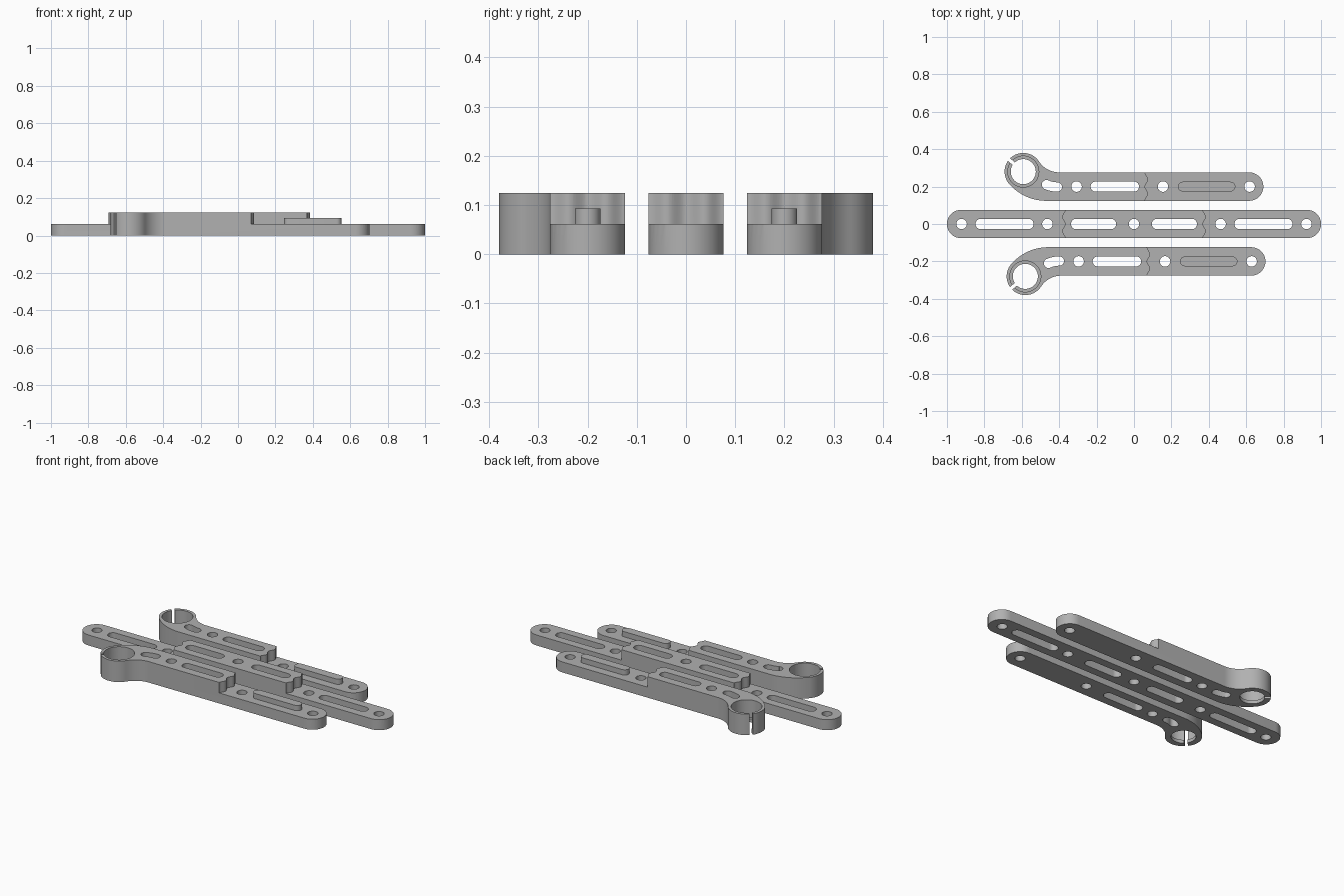
import bpy, bmesh
from math import sin, cos, pi, radians

cube = bpy.data.objects.get("Cube")
if cube:
    bpy.data.objects.remove(cube, do_unlink=True)

LOW, HIGH, BOSS = 0.062, 0.124, 0.093   # step, full and rib heights
HALF, BORE = 0.076, 0.028               # half width of a bar, radius of its holes

grey = bpy.data.materials.new("plain grey")
grey.use_nodes = True
colour = (0.44, 0.44, 0.44, 1)
grey.diffuse_color = colour
grey.node_tree.nodes["Principled BSDF"].inputs["Base Color"].default_value = colour


def arc(cx, cy, r, a0, a1, n=16):
    angles = [radians(a0 + (a1 - a0) * i / n) for i in range(n + 1)]
    return [(cx + r * cos(a), cy + r * sin(a)) for a in angles]


def circle(cx, cy, r, n=40):
    return arc(cx, cy, r, 0, 360, n)[:-1]


def slot(x0, x1, y, r):
    return arc(x0 + r, y, r, 90, 270) + arc(x1 - r, y, r, -90, 90)


def wave(x, y, side):
    """Wavy step edge at x, closed off far beyond the bar end."""
    edge = []
    for i in range(33):
        t = i / 32
        edge.append((x - side * 0.008 * cos(4 * pi * t), y + HALF * (2 * t - 1)))
    far = x + side * 2
    return [(far, y - 0.3), (x - side * 0.008, y - 0.3)] + edge + \
        [(x - side * 0.008, y + 0.3), (far, y + 0.3)]


def plate(name, loops, z0, z1):
    """Solid plate from an outline and any holes inside it."""
    curve = bpy.data.curves.new(name, 'CURVE')
    curve.dimensions = '2D'
    curve.fill_mode = 'BOTH'
    curve.extrude = (z1 - z0) / 2
    for loop in loops:
        spline = curve.splines.new('POLY')
        spline.points.add(len(loop) - 1)
        for point, (x, y) in zip(spline.points, loop):
            point.co = (x, y, 0, 1)
        spline.use_cyclic_u = True
    temp = bpy.data.objects.new(name + " curve", curve)
    bpy.context.collection.objects.link(temp)
    deps = bpy.context.evaluated_depsgraph_get()
    mesh = bpy.data.meshes.new_from_object(temp.evaluated_get(deps))
    bpy.data.objects.remove(temp, do_unlink=True)
    bm = bmesh.new()
    bm.from_mesh(mesh)
    bmesh.ops.remove_doubles(bm, verts=bm.verts, dist=1e-5)
    bmesh.ops.translate(bm, verts=bm.verts, vec=(0, 0, (z0 + z1) / 2))
    bmesh.ops.recalc_face_normals(bm, faces=bm.faces)
    bm.to_mesh(mesh)
    bm.free()
    mesh.materials.clear()
    mesh.materials.append(grey)
    obj = bpy.data.objects.new(name, mesh)
    bpy.context.collection.objects.link(obj)
    return obj


def cut(obj, cutters):
    for cutter in cutters:
        cutter.hide_render = True
        mod = obj.modifiers.new("cut", 'BOOLEAN')
        mod.operation = 'DIFFERENCE'
        mod.solver = 'EXACT'
        mod.object = cutter
    deps = bpy.context.evaluated_depsgraph_get()
    mesh = bpy.data.meshes.new_from_object(obj.evaluated_get(deps))
    obj.modifiers.clear()
    obj.data = mesh
    for cutter in cutters:
        bpy.data.objects.remove(cutter, do_unlink=True)


def finish(obj):
    bpy.ops.object.select_all(action='DESELECT')
    obj.select_set(True)
    bpy.context.view_layer.objects.active = obj
    bpy.ops.object.shade_smooth_by_angle(angle=radians(30))


# Middle bar with a raised centre
holes = [circle(x, 0, BORE) for x in (-0.922, -0.463, 0, 0.463, 0.922)]
for side in (-1, 1):
    for a, b in ((0.095, 0.337), (0.537, 0.847)):
        holes.append(slot(min(side * a, side * b), max(side * a, side * b), 0, BORE))
bar = plate("middle_bar", [slot(-1, 1, 0, HALF)] + holes, 0, HIGH)
cut(bar, [plate("step cutter", [wave(s * 0.376, 0, s)], LOW, 0.3) for s in (-1, 1)])
finish(bar)


# Two mirrored arms, each with a split clamp ring at one end
def arm(name, side, shift):
    def place(loop):
        return [(x + shift, side * y) for x, y in loop]

    y, rx, ry = 0.2, -0.592, 0.28
    outline = (arc(0.692 - HALF, y, HALF, -90, 90)           # round tip
               + arc(-0.4, 0.405, 0.129, 270, 213)           # inner fillet
               + arc(rx, ry, 0.1, 36, 217, 36)               # clamp ring
               + arc(-0.47, 0.384, 0.26, 220.5, 270))        # outer bend
    bent = (arc(-0.41, 0.34, 0.167, 246, 270)
            + arc(-0.41, 0.198, 0.025, -90, 90)
            + arc(-0.41, 0.34, 0.117, 270, 246)
            + arc(-0.468, 0.21, 0.025, 66, 246))
    holes = [circle(x, y, BORE) for x in (0.618, 0.155, -0.307)]
    holes += [slot(-0.232, 0.027, y, 0.027), bent, circle(rx, ry, 0.067, 48)]
    body = plate(name, [place(p) for p in [outline] + holes], 0, HIGH)

    a, w = radians(140), 0.009
    slit = [(rx + r * cos(a) - s * sin(a), ry + r * sin(a) + s * cos(a))
            for r, s in ((0.04, -w), (0.15, -w), (0.15, w), (0.04, w))]
    cut(body, [plate("step cutter", [place(wave(0.067, y, 1))], LOW, 0.3),
               plate("bore cutter", [place(circle(rx, ry, 0.083, 48))], 0.02, 0.3),
               plate("slit cutter", [place(slit)], -0.1, 0.3)])
    finish(body)
    finish(plate(name + "_rib", [place(slot(0.235, 0.542, y, 0.026))], LOW - 0.01, BOSS))


arm("back_arm", 1, 0)
arm("front_arm", -1, 0.011)
